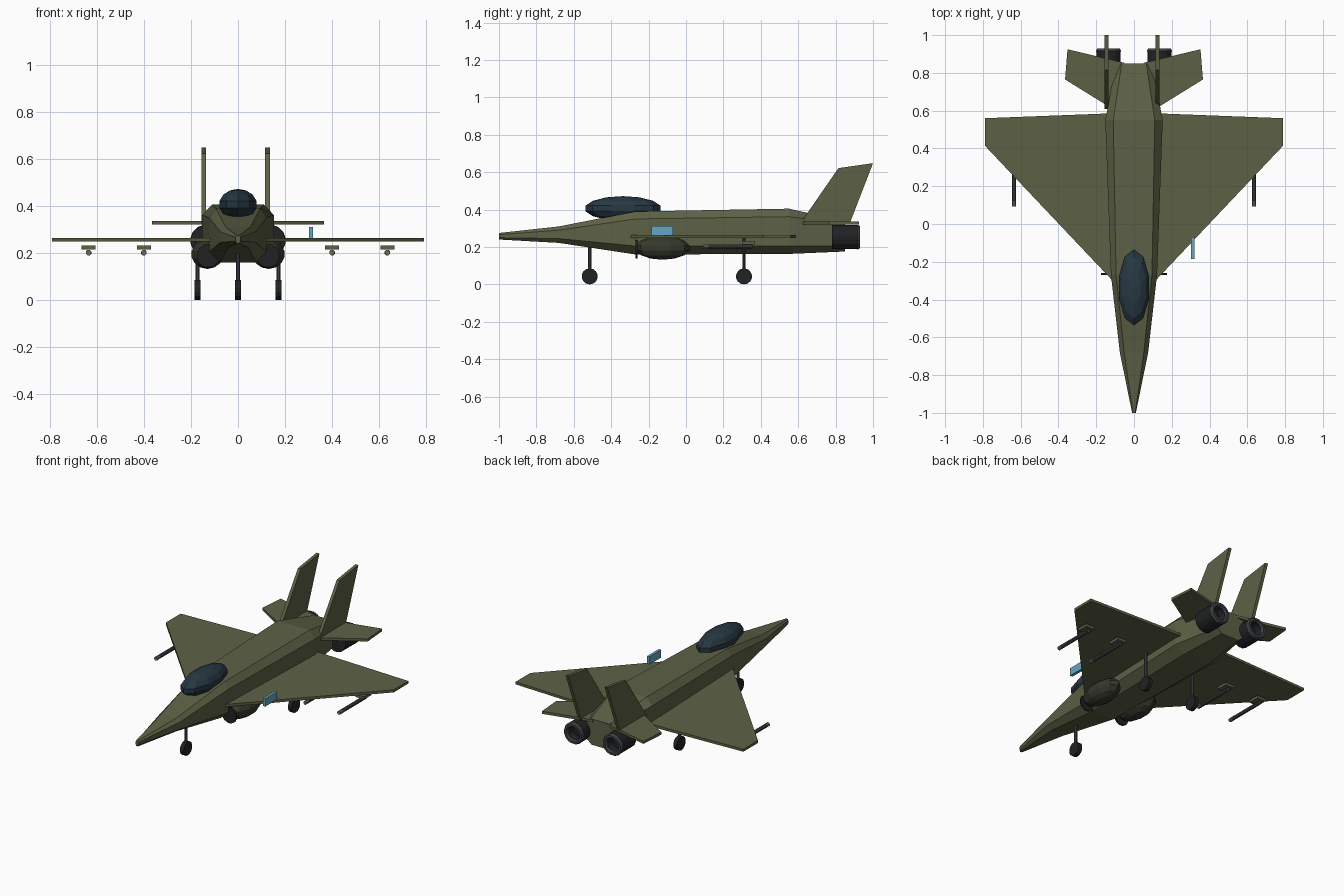
import bpy, bmesh
from math import cos, sin, pi
from mathutils import Vector

if "Cube" in bpy.data.objects:
    bpy.data.objects.remove(bpy.data.objects["Cube"])


def material(name, rgb):
    m = bpy.data.materials.new(name)
    m.diffuse_color = (*rgb, 1)
    m.use_nodes = True
    m.node_tree.nodes["Principled BSDF"].inputs["Base Color"].default_value = m.diffuse_color
    return m


OLIVE = material("olive", (0.11, 0.12, 0.06))
DARK_OLIVE = material("dark_olive", (0.035, 0.04, 0.025))
GLASS = material("dark_glass", (0.02, 0.04, 0.055))
BLACK = material("black", (0.015, 0.016, 0.018))
STEEL = material("steel", (0.05, 0.053, 0.058))
TAN = material("tan", (0.16, 0.15, 0.10))
BLUE = material("light_blue", (0.13, 0.38, 0.55))


def finish(bm, name, mat):
    bmesh.ops.recalc_face_normals(bm, faces=bm.faces[:])
    me = bpy.data.meshes.new(name)
    bm.to_mesh(me)
    bm.free()
    me.materials.append(mat)
    ob = bpy.data.objects.new(name, me)
    bpy.context.collection.objects.link(ob)
    return ob


def loft(name, rings, mat, closed=False):
    """Skin a list of equal-length point rings; cap the ends unless closed."""
    bm = bmesh.new()
    vs = [[bm.verts.new(p) for p in r] for r in rings]
    n = len(vs[0])
    pairs = list(zip(vs, vs[1:])) + ([(vs[-1], vs[0])] if closed else [])
    for a, b in pairs:
        for i in range(n):
            j = (i + 1) % n
            bm.faces.new((a[i], a[j], b[j], b[i]))
    if not closed:
        bm.faces.new(vs[0])
        bm.faces.new(vs[-1])
    return finish(bm, name, mat)


def lathe(name, centre, axis, profile, mat, n=12, closed=False):
    """Revolve (distance along axis, radius) pairs about 'x', 'y' or 'z'."""
    def pt(d, r, a):
        c, s = r * cos(a), r * sin(a)
        return {"x": (d, c, s), "y": (c, d, s), "z": (c, s, d)}[axis]
    rings = [[Vector(centre) + Vector(pt(d, r, 2 * pi * i / n + pi / n))
              for i in range(n)] for d, r in profile]
    return loft(name, rings, mat, closed)


def box(name, lo, hi, mat):
    x0, x1 = lo[0], hi[0]
    sec = [(lo[1], lo[2]), (hi[1], lo[2]), (hi[1], hi[2]), (lo[1], hi[2])]
    return loft(name, [[(x, y, z) for y, z in sec] for x in (x0, x1)], mat)


def ellipsoid(name, centre, radii, mat, u=10, v=7):
    bm = bmesh.new()
    bmesh.ops.create_uvsphere(bm, u_segments=u, v_segments=v, radius=1)
    bmesh.ops.scale(bm, vec=radii, verts=bm.verts)
    bmesh.ops.translate(bm, vec=centre, verts=bm.verts)
    return finish(bm, name, mat)


# Fuselage stations: y, top half-width, side half-width, bottom half-width,
# then z of top, shoulder, lower side, bottom
stations = [
    (-1.00, 0.006, 0.010, 0.006, 0.275, 0.266, 0.250, 0.240),
    (-0.68, 0.052, 0.075, 0.045, 0.310, 0.290, 0.245, 0.222),
    (-0.27, 0.095, 0.122, 0.075, 0.390, 0.350, 0.205, 0.160),
    (0.55, 0.110, 0.152, 0.090, 0.405, 0.362, 0.205, 0.163),
    (0.85, 0.065, 0.095, 0.060, 0.338, 0.320, 0.205, 0.176),
]
loft("fuselage", [[(t, y, zt), (w, y, zs), (w, y, zl), (b, y, zb),
                   (-b, y, zb), (-w, y, zl), (-w, y, zs), (-t, y, zt)]
                  for y, t, w, b, zt, zs, zl, zb in stations], OLIVE)

# Cockpit canopy
ellipsoid("canopy", (0, -0.337, 0.406), (0.085, 0.206, 0.066), GLASS)

wing_plan = [(0.09, -0.325), (0.79, 0.415), (0.79, 0.56), (0.09, 0.587)]
tail_plan = [(0.05, 0.57), (0.365, 0.765), (0.352, 0.925), (0.05, 0.853)]
fin_side = [(0.61, 0.325), (0.815, 0.622), (1.0, 0.648), (0.875, 0.325)]

for side, s in (("left", -1), ("right", 1)):
    # Main wing and horizontal tail
    for part, plan, z0, z1 in (("wing", wing_plan, 0.248, 0.264),
                               ("tailplane", tail_plan, 0.32, 0.336)):
        loft(f"{side}_{part}", [[(s * x, y, z) for x, y in plan]
                                for z in (z0, z1)], OLIVE)
    # Upright fin
    fx = 0.125 if s > 0 else -0.145
    loft(f"{side}_fin", [[(fx + d, y, z) for y, z in fin_side]
                         for d in (-0.01, 0.01)], OLIVE)
    # Intake pod with front disc
    ellipsoid(f"{side}_intake_pod", (s * 0.13, -0.125, 0.195),
              (0.072, 0.148, 0.063), DARK_OLIVE)
    lathe(f"{side}_intake_disc", (s * 0.127, -0.265, 0.188), "y",
          [(-0.005, 0.05), (0.005, 0.05)], BLACK)
    # Engine nozzle and rim
    lathe(f"{side}_nozzle", (s * 0.135, 0, 0.253), "y",
          [(0.78, 0.066), (0.92, 0.066), (0.925, 0.045), (0.87, 0.038)],
          BLACK, 16)
    lathe(f"{side}_nozzle_rim", (s * 0.135, 0.917, 0.253), "y",
          [(0.014 * sin(k * pi / 3), 0.054 + 0.014 * cos(k * pi / 3))
           for k in range(6)], STEEL, 16, closed=True)
    # Underwing missiles with tail plates
    for place, x in (("inner", 0.40), ("outer", 0.635)):
        lathe(f"{side}_{place}_missile", (s * x, 0, 0.201), "y",
              [(0.12, 0.012), (0.355, 0.012)], STEEL, 8)
        lathe(f"{side}_{place}_missile_nose", (s * x, 0, 0.201), "y",
              [(0.092, 0.012), (0.121, 0.0125)], TAN, 8)
        box(f"{side}_{place}_missile_plate", (s * x - 0.03, 0.30, 0.214),
            (s * x + 0.03, 0.37, 0.231), OLIVE)

# Landing gear
for name, x, y, top in (("nose", 0, -0.515, 0.24), ("left", -0.172, 0.31, 0.255),
                        ("right", 0.172, 0.31, 0.255)):
    lathe(f"{name}_gear_strut", (x, y, 0), "z",
          [(0.045, 0.01), (top, 0.01)], STEEL, 8)
    lathe(f"{name}_wheel", (x, y, 0.043), "x",
          [(-0.013, 0.043), (0.013, 0.043)], BLACK, 14)

# Single small panel standing on the right wing
box("side_panel", (0.302, -0.185, 0.262), (0.319, -0.07, 0.311), BLUE)
